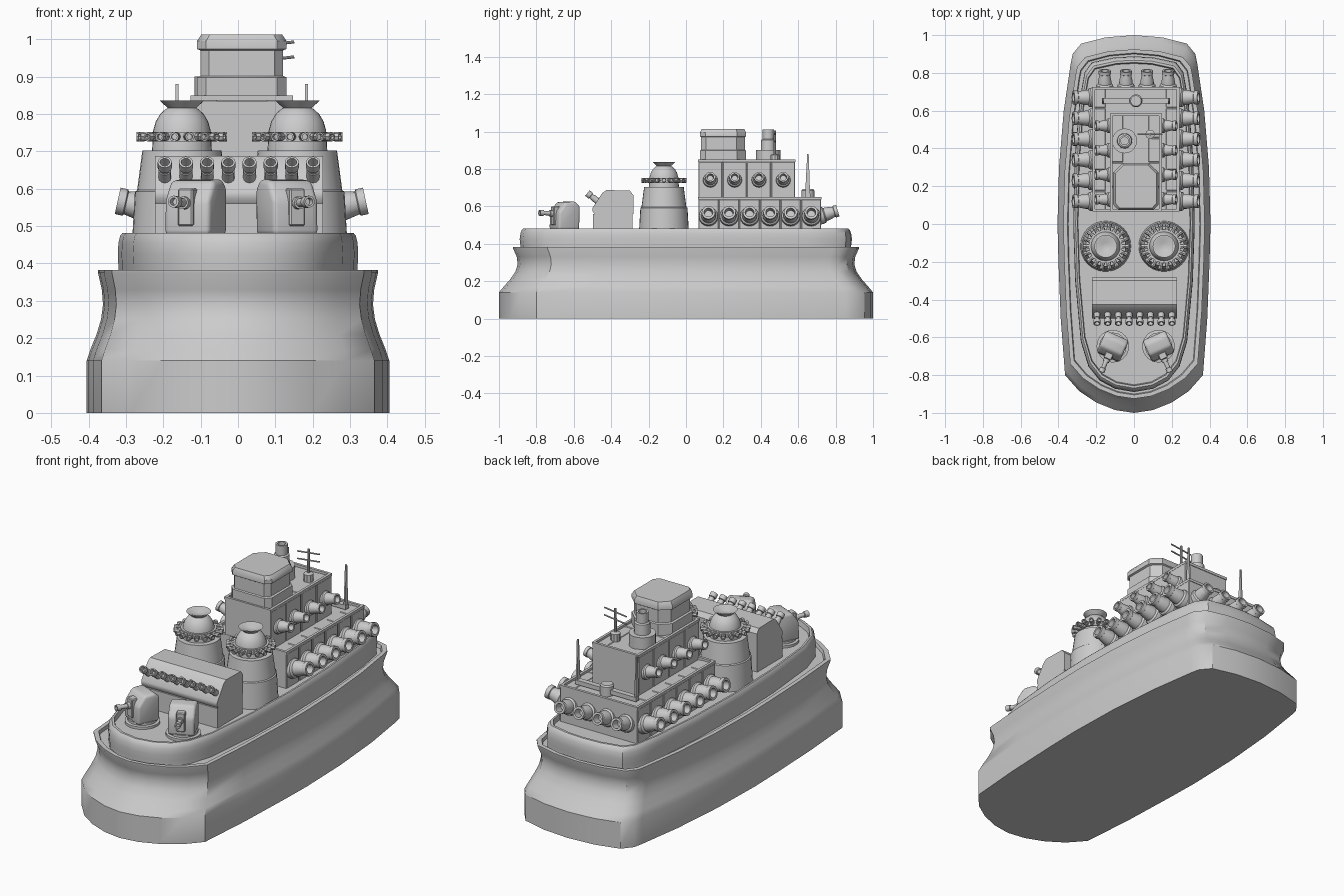
import bpy, bmesh, math
from mathutils import Vector, Matrix

CX = 0.01  # centreline of the superstructure


def finish(name, bm, angle=35):
    bmesh.ops.recalc_face_normals(bm, faces=bm.faces)
    me = bpy.data.meshes.new(name)
    bm.to_mesh(me)
    bm.free()
    ob = bpy.data.objects.new(name, me)
    bpy.context.collection.objects.link(ob)
    bpy.ops.object.select_all(action='DESELECT')
    ob.select_set(True)
    bpy.context.view_layer.objects.active = ob
    bpy.ops.object.shade_smooth_by_angle(angle=math.radians(angle))
    return ob


def bridge_rings(bm, rings):
    for a, b in zip(rings, rings[1:]):
        n = len(a)
        for i in range(n):
            bm.faces.new((a[i], a[(i + 1) % n], b[(i + 1) % n], b[i]))
    bm.faces.new(rings[0][::-1])
    bm.faces.new(rings[-1])


def loft(name, half, levels, loc=(0, 0)):
    """Mirror a half outline and stack scaled copies (sx, sy, z)."""
    outline = half + [(-x, y) for x, y in half[::-1] if x > 1e-6]
    bm = bmesh.new()
    bridge_rings(bm, [[bm.verts.new((x * sx + loc[0], y * sy + loc[1], z)) for x, y in outline]
                      for sx, sy, z in levels])
    return finish(name, bm)


def lathe(name, profile, loc, direction=(0, 0, 1), n=20):
    """Spin (radius, distance) pairs about an axis."""
    bm = bmesh.new()
    bridge_rings(bm, [[bm.verts.new((r * math.cos(k * math.tau / n), r * math.sin(k * math.tau / n), h))
                       for k in range(n)] for r, h in profile])
    q = Vector(direction).to_track_quat('Z', 'Y').to_matrix().to_4x4()
    bm.transform(Matrix.Translation(loc) @ q)
    return finish(name, bm)


def box(name, x0, x1, y0, y1, z0, z1, bevel=0.0):
    bm = bmesh.new()
    bmesh.ops.create_cube(bm, size=1)
    bm.transform(Matrix.Translation(((x0 + x1) / 2, (y0 + y1) / 2, (z0 + z1) / 2))
                 @ Matrix.Diagonal((x1 - x0, y1 - y0, z1 - z0, 1)))
    if bevel:
        bmesh.ops.bevel(bm, geom=bm.edges[:], offset=bevel, segments=1, affect='EDGES')
    return finish(name, bm)


def prism(name, profile, x0, x1, bevel=0.0):
    """Extrude a (y, z) side profile across x."""
    bm = bmesh.new()
    bridge_rings(bm, [[bm.verts.new((x, y, z)) for y, z in profile] for x in (x0, x1)])
    if bevel:
        bmesh.ops.recalc_face_normals(bm, faces=bm.faces)
        bmesh.ops.bevel(bm, geom=bm.edges[:], offset=bevel, segments=3, profile=0.5, affect='EDGES')
    return finish(name, bm)


def rim(name, x0, x1, y0, y1, z0, z1, t):
    for i, b in enumerate(((x0, x0 + t, y0, y1), (x1 - t, x1, y0, y1),
                           (x0 + t, x1 - t, y0, y0 + t), (x0 + t, x1 - t, y1 - t, y1))):
        box(f"{name}_{i}", *b, z0, z1)


# Hull with concave waist and flared lip
hull_half = [(0, -1), (0.1, -0.985), (0.2, -0.945), (0.29, -0.885), (0.365, -0.8), (0.388, -0.5),
             (0.4, -0.2), (0.405, 0), (0.397, 0.3), (0.372, 0.6), (0.335, 0.85), (0.325, 0.9),
             (0.28, 0.955), (0.15, 0.988), (0, 1)]
loft("hull", hull_half, [(1, 1, 0), (1, 1, 0.14), (0.975, 0.975, 0.17), (0.935, 0.94, 0.21),
                         (0.905, 0.912, 0.25), (0.892, 0.9, 0.29), (0.9, 0.905, 0.33),
                         (0.925, 0.925, 0.375), (0.925, 0.925, 0.382), (0.87, 0.905, 0.382),
                         (0.86, 0.9, 0.365)])

# Upper deck with raised bulwark
deck_half = [(0, -0.885), (0.1, -0.868), (0.18, -0.825), (0.24, -0.75), (0.28, -0.62), (0.31, -0.3),
             (0.32, 0), (0.312, 0.35), (0.287, 0.65), (0.26, 0.8), (0.222, 0.852), (0.1, 0.878), (0, 0.883)]
loft("upper_deck", deck_half, [(1, 1, 0.36), (1, 1, 0.39), (1.005, 1.005, 0.425), (1, 1, 0.455),
                               (0.985, 0.992, 0.474), (0.965, 0.982, 0.482), (0.935, 0.968, 0.482),
                               (0.925, 0.962, 0.455)])

# Cannon shape, scaled by s
cannon = [(0.05, -0.03), (0.055, 0.0), (0.052, 0.018), (0.042, 0.026), (0.042, 0.04), (0.033, 0.085),
          (0.038, 0.088), (0.038, 0.11), (0.025, 0.11), (0.022, 0.06)]


def gun(name, loc, direction, s):
    lathe(name, [(r * s, h * s) for r, h in cannon], loc, direction, 16)


# Superstructure: two tiers split into gun blocks
def tier(name, half_w, y0, y1, z0, z1, count, gun_z, s):
    box(f"{name}_core", CX - half_w + 0.004, CX + half_w - 0.004, y0 + 0.002, y1 - 0.002, z0, z1 - 0.015)
    step = (y1 - y0) / count
    for side in (-1, 1):
        for i in range(count):
            ya = y0 + i * step
            xs = sorted((CX + side * half_w, CX + side * (half_w - 0.07)))
            box(f"{name}_block", *xs, ya + 0.002, ya + step - 0.002, z0, z1 - 0.012, 0.003)
            gun(f"{name}_gun", (CX + side * half_w, ya + step / 2, gun_z), (side, 0, 0.22), s)
    rim(f"{name}_rim", CX - half_w, CX + half_w, y0, y1, z1 - 0.014, z1, 0.014)


tier("lower_tier", 0.23, 0.065, 0.725, 0.45, 0.65, 6, 0.545, 0.95)
tier("upper_tier", 0.137, 0.065, 0.585, 0.63, 0.85, 4, 0.74, 0.72)

# Stern guns
for i in range(4):
    gun("stern_gun", (-0.155 + i * 0.112, 0.722, 0.55), (0, 1, 0.3), 0.85)

# Bridge house with chamfered corners
bridge_half = [(0, -0.123), (0.095, -0.123), (0.12, -0.095), (0.12, 0.075), (0.07, 0.123), (0, 0.123)]
loft("bridge", bridge_half, [(1, 1, 0.83), (1, 1, 0.898), (0.92, 0.95, 0.902), (0.92, 0.95, 0.97),
                             (1, 1, 0.974), (1, 1, 0.995), (0.9, 0.93, 1.013)], (CX, 0.198))

# Funnel and yard mast behind the bridge
lathe("funnel", [(0.066, 0.83), (0.066, 0.9), (0.04, 0.9), (0.038, 0.955), (0.03, 0.96),
                 (0.03, 1.012), (0.02, 1.012), (0.02, 0.98)], (-0.05, 0.44, 0))
lathe("mast", [(0.025, 0.83), (0.025, 0.875), (0.007, 0.88), (0.006, 1.005)], (0.085, 0.475, 0), n=10)
for z in (0.945, 0.985):
    lathe("yard", [(0.004, -0.066), (0.004, 0.066)], (0.085, 0.475, z), (1, 0, 0.12), 8)

# Aft sensor: stub, crossbar and two tapered aerials
lathe("sensor_stub", [(0.034, 0.62), (0.034, 0.685), (0.028, 0.692)], (CX, 0.652, 0))
box("sensor_bar", CX - 0.18, CX + 0.18, 0.638, 0.666, 0.645, 0.668)
for side in (-1, 1):
    prism("aerial", [(0.636, 0.645), (0.664, 0.645), (0.656, 0.88), (0.648, 0.88)],
          CX + side * 0.173 - 0.004, CX + side * 0.173 + 0.004)

# Twin round towers with ring batteries and dishes
for x in (-0.15, 0.159):
    y = -0.118
    lathe("tower", [(0.134, 0.45), (0.126, 0.592), (0.12, 0.596), (0.106, 0.702), (0.08, 0.702),
                    (0.077, 0.755), (0.07, 0.78), (0.058, 0.8), (0.045, 0.812), (0.038, 0.816),
                    (0.06, 0.836), (0.05, 0.836), (0.02, 0.822)], (x, y, 0), n=32)
    lathe("battery_ring", [(0.07, 0.726), (0.088, 0.726), (0.088, 0.752), (0.07, 0.752)], (x, y, 0), n=32)
    for k in range(18):
        a = k * math.tau / 18
        d = Vector((math.cos(a), math.sin(a), 0))
        lathe("ring_gun", [(0.012, 0.075), (0.012, 0.1), (0.009, 0.1), (0.009, 0.107), (0.013, 0.107),
                           (0.013, 0.121), (0.008, 0.121), (0.008, 0.112)], (x, y, 0.739), d, 8)

# Rocket launcher and its base
box("launcher_base", -0.222, 0.227, -0.498, -0.285, 0.45, 0.56)
prism("launcher", [(-0.282, 0.56), (-0.282, 0.66), (-0.3, 0.684), (-0.425, 0.687), (-0.447, 0.672),
                   (-0.5, 0.592), (-0.5, 0.575), (-0.49, 0.56)], -0.222, 0.227)
for i in range(8):
    lathe("rocket_tube", [(0.017, -0.01), (0.017, 0.055), (0.014, 0.055), (0.014, 0.065), (0.019, 0.067),
                          (0.019, 0.09), (0.013, 0.09), (0.013, 0.06)],
          (-0.196 + i * 0.0567, -0.457, 0.615), (0, -0.78, 0.62), 12)

# Bow turrets, each turned outward
for x, side in ((-0.112, -1), (0.13, 1)):
    parts = [
        prism("turret_body", [(0.058, 0.475), (0.062, 0.6), (0.035, 0.626), (-0.025, 0.622),
                              (-0.062, 0.57), (-0.066, 0.475)], -0.066, 0.066, 0.014),
        box("turret_slot", -0.022, 0.022, -0.074, -0.01, 0.5, 0.6, 0.004),
        lathe("turret_gun", [(0.017, 0.05), (0.017, 0.09), (0.012, 0.09), (0.011, 0.125), (0.016, 0.127),
                             (0.016, 0.15), (0.01, 0.15), (0.01, 0.13)], (0, 0, 0.558), (0, -1, 0.05), 12),
        lathe("turret_base", [(0.086, 0.45), (0.086, 0.468), (0.072, 0.47), (0.072, 0.482)], (0, 0, 0), n=28)]
    for ob in parts:
        ob.data.transform(Matrix.Translation((x, -0.647, 0)) @ Matrix.Rotation(side * math.radians(24), 4, 'Z'))
